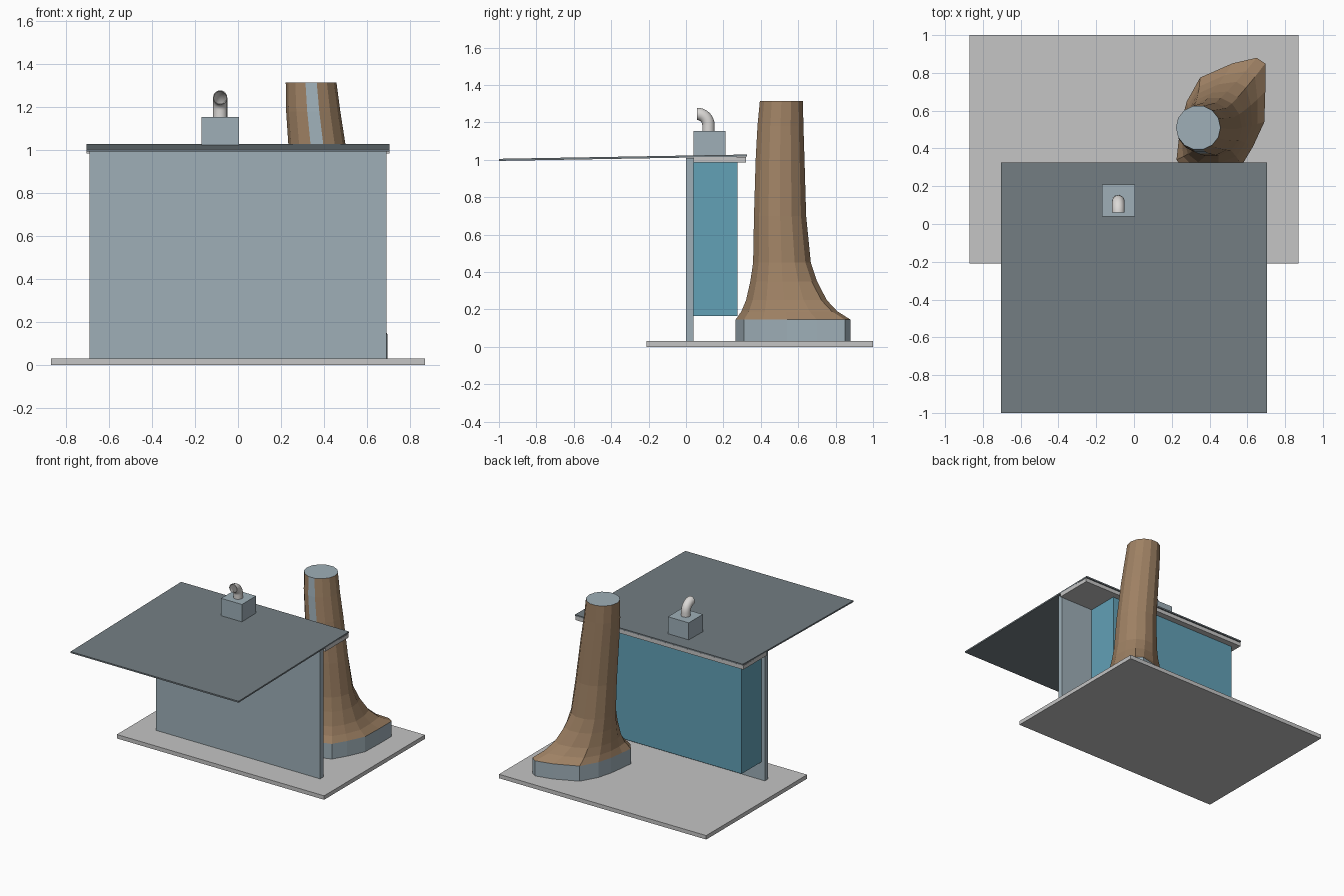
import bpy, bmesh
from math import sin, cos, pi

cube = bpy.data.objects.get("Cube")
if cube:
    bpy.data.objects.remove(cube, do_unlink=True)


def material(name, srgb):
    lin = [((c + 0.055) / 1.055) ** 2.4 for c in srgb] + [1.0]
    m = bpy.data.materials.new(name)
    m.use_nodes = True
    m.diffuse_color = lin
    m.node_tree.nodes["Principled BSDF"].inputs["Base Color"].default_value = lin
    return m


pale_grey = material("pale_grey", (0.77, 0.77, 0.77))
blue_grey = material("blue_grey", (0.62, 0.685, 0.72))
slate = material("slate", (0.455, 0.495, 0.515))
blue = material("blue", (0.385, 0.63, 0.715))
bark = material("bark", (0.62, 0.505, 0.39))
off_white = material("off_white", (0.86, 0.85, 0.84))


def finish(name, bm, *mats):
    bmesh.ops.recalc_face_normals(bm, faces=bm.faces)
    mesh = bpy.data.meshes.new(name)
    bm.to_mesh(mesh)
    bm.free()
    for m in mats:
        mesh.materials.append(m)
    obj = bpy.data.objects.new(name, mesh)
    bpy.context.collection.objects.link(obj)
    return obj


def box(name, x, y, z, mat, rise=0.0, chamfer=0.0):
    """Box from (min, max) ranges; rise lifts the back edge."""
    bm = bmesh.new()
    bmesh.ops.create_cube(bm, size=1)
    for v in bm.verts:
        back = v.co.y > 0
        v.co = (x[v.co.x > 0], y[back], z[v.co.z > 0] + rise * back)
    if chamfer:
        edges = [e for e in bm.edges
                 if all(v.co.y == y[1] for v in e.verts)
                 and e.verts[0].co.x == e.verts[1].co.x]
        bmesh.ops.bevel(bm, geom=edges, offset=chamfer, segments=1, affect='EDGES')
    return finish(name, bm, mat)


def loft(rings, closed=False, caps=True):
    """Skin a list of rings; returns the bmesh and its side faces by ring."""
    bm = bmesh.new()
    loops = [[bm.verts.new(p) for p in r] for r in rings]
    pairs = list(zip(loops, loops[1:]))
    if closed:
        pairs.append((loops[-1], loops[0]))
    n = len(rings[0])
    sides = [[bm.faces.new((a[i], a[(i + 1) % n], b[(i + 1) % n], b[i]))
              for i in range(n)] for a, b in pairs]
    if caps:
        bm.faces.new(loops[0])
        bm.faces.new(loops[-1])
    return bm, sides


# Ground plate, wall, cabinet and roof
box("ground_plate", (-0.87, 0.87), (-0.21, 1.0), (0, 0.03), pale_grey)
box("wall", (-0.69, 0.69), (0, 0.04), (0.03, 1.01), blue_grey)
box("cabinet", (-0.66, 0.42), (0.04, 0.275), (0.165, 0.985), blue, chamfer=0.012)
box("roof_support", (-0.705, 0.705), (0.04, 0.32), (0.985, 1.014), pale_grey)
box("roof", (-0.705, 0.705), (-1.0, 0.325), (0.994, 1.005), slate, rise=0.023)

# Vent box and hollow bent pipe
box("vent_box", (-0.17, 0.005), (0.04, 0.21), (1.018, 1.155), blue_grey)


def pipe_ring(a, r, drop=0.0):
    ring = []
    for i in range(20):
        t = 2 * pi * i / 20
        d = 0.06 + r * cos(t)
        ring.append((-0.083 + r * sin(t), 0.06 + d * cos(a),
                     1.185 + d * sin(a) - drop))
    return ring


bends = [pi / 2 * i / 8 for i in range(9)]
outer = [pipe_ring(0, 0.033, 0.035)] + [pipe_ring(a, 0.033) for a in bends]
inner = [pipe_ring(a, 0.029) for a in reversed(bends)] + [pipe_ring(0, 0.029, 0.035)]
bm, _ = loft(outer + inner, closed=True, caps=False)
pipe = finish("vent_pipe", bm, off_white)
bpy.context.view_layer.objects.active = pipe
pipe.select_set(True)
bpy.ops.object.shade_smooth_by_angle()
pipe.select_set(False)

# Tree: root outline blends upward into a round leaning trunk
outline = [(.69, .54), (.695, .70), (.695, .85), (.65, .88), (.52, .85),
           (.35, .775), (.28, .65), (.25, .54), (.235, .43), (.225, .34),
           (.27, .28), (.43, .265), (.57, .31), (.63, .41)]
N = len(outline)


def trunk_ring(z, cx, cy, r, root):
    ring = []
    for i, (ox, oy) in enumerate(outline):
        t = 2 * pi * i / N
        x, y = cx + r * cos(t), cy + r * sin(t)
        ring.append((x + (ox - x) * root, y + (oy - y) * root, z))
    return ring


levels = [(.145, .43, .51, .15, 1), (.19, .43, .51, .15, .68),
          (.25, .425, .51, .15, .43), (.35, .42, .51, .15, .2),
          (.45, .415, .51, .15, .05), (.7, .40, .503, .143, 0),
          (1.0, .37, .503, .134, 0), (1.18, .35, .505, .126, 0),
          (1.315, .34, .51, .118, 0)]
bm, sides = loft([trunk_ring(*l) for l in levels])
bm.faces.ensure_lookup_table()
bm.faces[-1].material_index = 1          # sawn top
for band in sides[-2:]:                  # bare strip facing the front
    band[10].material_index = 1
finish("tree_trunk", bm, bark, blue_grey)

bm, _ = loft([[(x, y, z) for x, y in outline] for z in (0.03, 0.145)])
finish("tree_base", bm, blue_grey)
